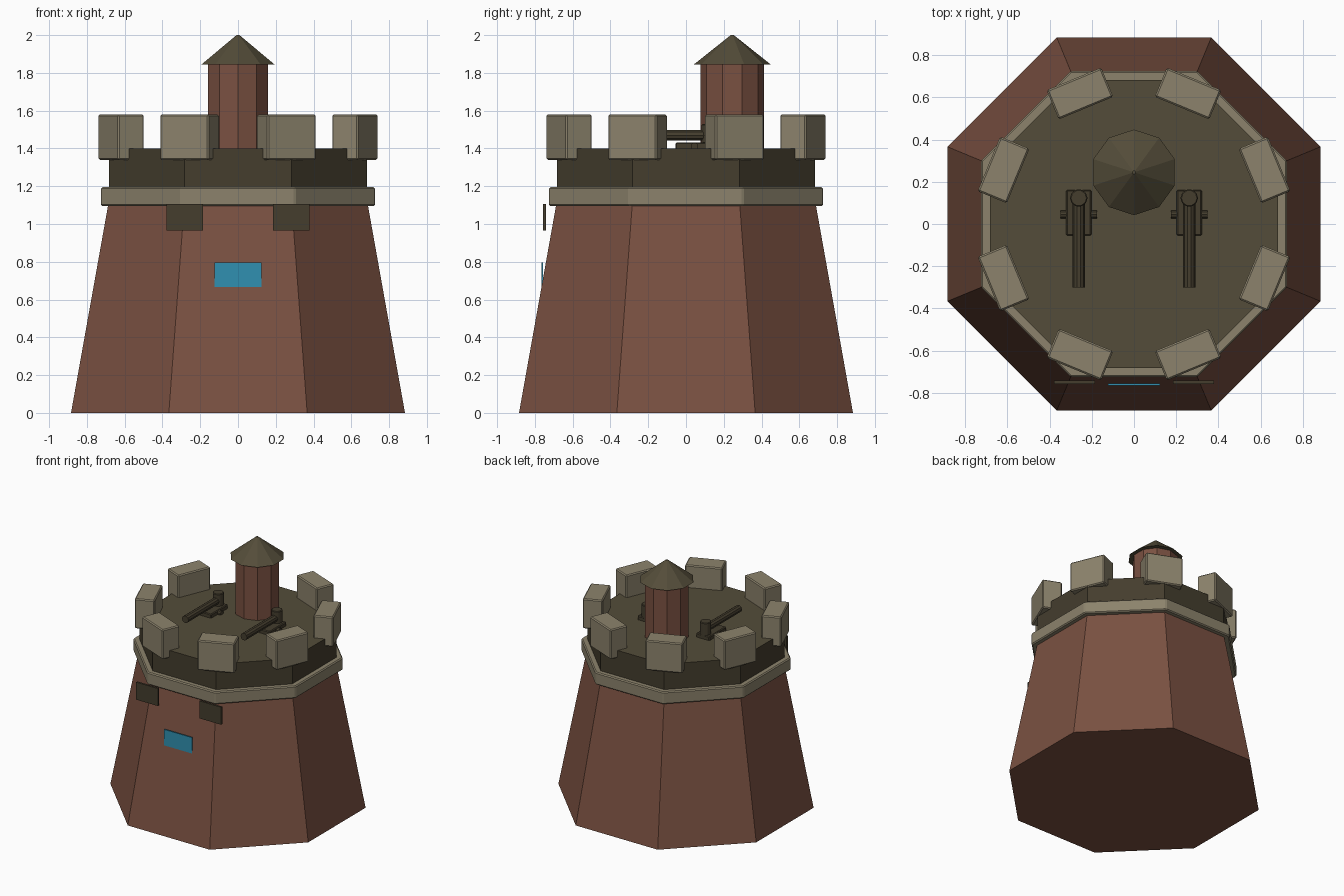
import bpy, bmesh, math
from mathutils import Matrix, Vector

if "Cube" in bpy.data.objects:
    bpy.data.objects.remove(bpy.data.objects["Cube"])


def mat(name, rgb):
    m = bpy.data.materials.new(name)
    m.diffuse_color = (*rgb, 1)
    m.use_nodes = True
    m.node_tree.nodes["Principled BSDF"].inputs["Base Color"].default_value = m.diffuse_color
    return m


BRICK = mat("red_brown_brick", (0.195, 0.082, 0.053))
STONE = mat("pale_stone", (0.262, 0.226, 0.15))
OLIVE = mat("olive_roof", (0.088, 0.073, 0.041))
DARK = mat("dark_olive", (0.058, 0.047, 0.027))
BLUE = mat("blue_glass", (0.03, 0.28, 0.44))


def finish(name, bm, mats, bevel=0):
    bmesh.ops.recalc_face_normals(bm, faces=bm.faces)
    me = bpy.data.meshes.new(name)
    bm.to_mesh(me)
    bm.free()
    for m in mats:
        me.materials.append(m)
    ob = bpy.data.objects.new(name, me)
    bpy.context.collection.objects.link(ob)
    if bevel:
        b = ob.modifiers.new("bevel", 'BEVEL')
        b.width = bevel
        b.segments = 1
    return ob


def prism(name, sides, profile, mats, start=0.0, matrix=Matrix(), bevel=0, top=0):
    """Stack of regular polygons; profile is (radius, z), top = material slot of the upper cap."""
    bm = bmesh.new()
    rings = []
    for r, z in profile:
        rings.append([bm.verts.new(matrix @ Vector((
            r * math.cos(start + i * math.tau / sides),
            r * math.sin(start + i * math.tau / sides), z))) for i in range(sides)])
    for a, b in zip(rings, rings[1:]):
        for i in range(sides):
            j = (i + 1) % sides
            bm.faces.new((a[i], a[j], b[j], b[i]))
    bm.faces.new(rings[0][::-1])
    bm.faces.new(rings[-1]).material_index = top
    return finish(name, bm, mats, bevel)


def box(name, lo, hi, material, matrix=Matrix(), bevel=0):
    bm = bmesh.new()
    lo, hi = Vector(lo), Vector(hi)
    bmesh.ops.create_cube(bm, size=1, matrix=matrix @ Matrix.Translation((lo + hi) / 2)
                          @ Matrix.Diagonal((*(hi - lo), 1)))
    return finish(name, bm, [material], bevel)


def octagon(name, profile, mats, **kw):
    """Octagonal part given by its half width across flats."""
    c = math.cos(math.pi / 8)
    return prism(name, 8, [(a / c, z) for a, z in profile], mats, start=math.pi / 8, **kw)


# Tapered tower, stone band and gun deck
octagon("tower_body", [(0.884, 0), (0.684, 1.12)], [BRICK])
octagon("stone_band", [(0.726, 1.095), (0.726, 1.195)], [STONE], bevel=0.008)
octagon("gun_deck", [(0.684, 1.18), (0.684, 1.4)], [DARK, OLIVE], top=1)

# Battlement blocks, one over each corner
for i in range(8):
    turn = Matrix.Rotation(math.pi / 8 + i * math.pi / 4, 4, 'Z')
    box(f"battlement_{i + 1}", (0.595, -0.14, 1.34), (0.745, 0.14, 1.58), STONE, turn, bevel=0.008)

# Ten-sided turret with a pointed roof
at = Matrix.Translation((0, 0.245, 0))
prism("turret", 10, [(0.168, 1.38), (0.168, 1.85)], [BRICK], start=math.pi / 2, matrix=at)
prism("turret_roof", 10, [(0.203, 1.845), (0.008, 2.0)], [OLIVE], start=math.pi / 2, matrix=at)

# Front window and shutters
box("window", (-0.124, -0.765, 0.665), (0.124, -0.756, 0.795), BLUE)
for side, s in (("left", -1), ("right", 1)):
    x = s * 0.2825
    box(f"shutter_{side}", (x - 0.097, -0.758, 0.965), (x + 0.097, -0.742, 1.106), DARK)

    # Cannon: carriage, axle, barrel and upright breech
    cx = s * 0.262
    box(f"cannon_carriage_{side}", (cx - 0.06, -0.055, 1.39), (cx + 0.06, 0.162, 1.432), DARK, bevel=0.006)
    prism(f"cannon_axle_{side}", 10, [(0.02, -0.086), (0.02, 0.086)], [DARK],
          matrix=Matrix.Translation((cx, 0.045, 1.41)) @ Matrix.Rotation(math.pi / 2, 4, 'Y'))
    prism(f"cannon_barrel_{side}", 10, [(0.029, -0.13), (0.029, 0.3)], [DARK],
          matrix=Matrix.Translation((cx, 0, 1.469)) @ Matrix.Rotation(math.pi / 2, 4, 'X'))
    prism(f"cannon_breech_{side}", 10, [(0.042, 1.42), (0.042, 1.53)], [DARK],
          matrix=Matrix.Translation((cx, 0.123, 0)), bevel=0.005)
